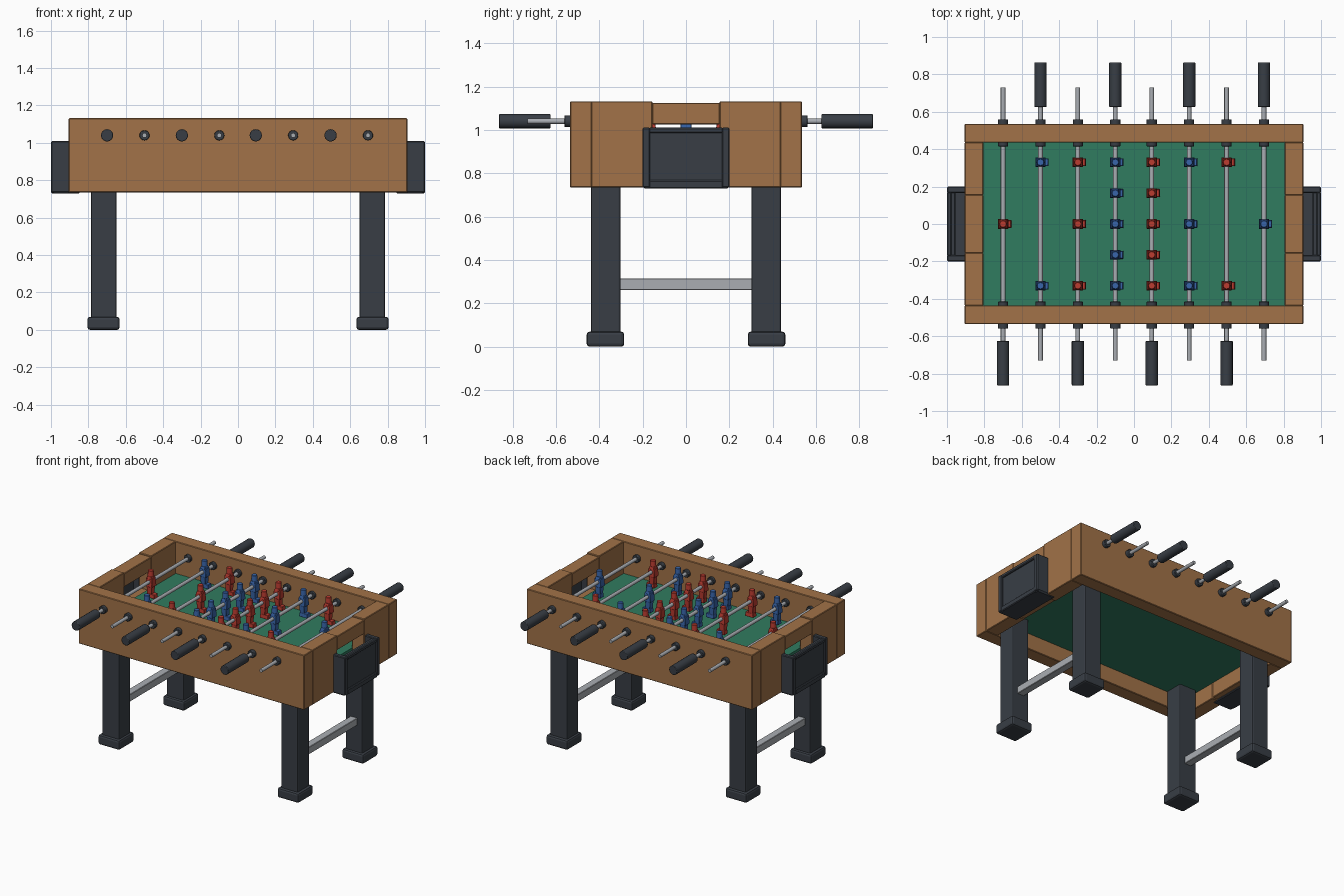
import bpy, bmesh, math
from mathutils import Matrix

if "Cube" in bpy.data.objects:
    bpy.data.objects.remove(bpy.data.objects["Cube"])


def material(name, rgb):
    m = bpy.data.materials.new(name)
    m.diffuse_color = (*rgb, 1)
    m.use_nodes = True
    m.node_tree.nodes["Principled BSDF"].inputs["Base Color"].default_value = m.diffuse_color
    return m


WOOD = material("wood", (0.36, 0.17, 0.065))
DARK = material("dark", (0.04, 0.048, 0.06))
GREEN = material("field_green", (0.03, 0.2, 0.115))
METAL = material("metal", (0.4, 0.42, 0.45))
RED = material("red", (0.5, 0.045, 0.03))
BLUE = material("blue", (0.04, 0.13, 0.4))


def add_box(bm, lo, hi, top=1.0):
    """Add a box from corner to corner, its top scaled about the centre."""
    size = [b - a for a, b in zip(lo, hi)]
    mid = [(a + b) / 2 for a, b in zip(lo, hi)]
    verts = bmesh.ops.create_cube(bm, size=1)["verts"]
    for v in verts:
        k = top if v.co.z > 0 else 1
        v.co = (mid[0] + v.co.x * size[0] * k, mid[1] + v.co.y * size[1] * k,
                mid[2] + v.co.z * size[2])
    return verts


def finish(name, bm, mat, bevel=0.0, segments=1, smooth=False):
    me = bpy.data.meshes.new(name)
    bm.to_mesh(me)
    bm.free()
    me.materials.append(mat)
    ob = bpy.data.objects.new(name, me)
    bpy.context.collection.objects.link(ob)
    if bevel:
        mod = ob.modifiers.new("bevel", 'BEVEL')
        mod.width, mod.segments, mod.limit_method = bevel, segments, 'ANGLE'
    if smooth:
        bpy.context.view_layer.objects.active = ob
        ob.select_set(True)
        bpy.ops.object.shade_smooth_by_angle(angle=math.radians(35))
        ob.select_set(False)
    return ob


def box(name, lo, hi, mat, bevel=0.004, segments=1):
    bm = bmesh.new()
    add_box(bm, lo, hi)
    return finish(name, bm, mat, bevel, segments)


def rod_part(name, x, y0, y1, r, mat, sides=16, bevel=0.0):
    """Cylinder along y at rod height."""
    bm = bmesh.new()
    mtx = Matrix.Translation((x, (y0 + y1) / 2, ROD_Z)) @ Matrix.Rotation(math.pi / 2, 4, 'X')
    bmesh.ops.create_cone(bm, cap_ends=True, segments=sides, radius1=r, radius2=r,
                          depth=abs(y1 - y0), matrix=mtx)
    return finish(name, bm, mat, bevel, 2, True)


def span(s, a, b):
    """Mirrored interval."""
    return (a, b) if s > 0 else (-b, -a)


ROD_Z = 1.04
Z0, Z1 = 0.735, 1.132

# Playing field and long walls
box("field", (-0.81, -0.44, 0.85), (0.81, 0.44, 0.9), GREEN, 0)
for s, n in ((-1, "front"), (1, "back")):
    y0, y1 = span(s, 0.435, 0.535)
    box(n + "_wall", (-0.905, y0, Z0), (0.905, y1, Z1), WOOD)

for s, n in ((-1, "left"), (1, "right")):
    # End wall with goal mouth
    x0, x1 = span(s, 0.805, 0.905)
    for t, m in ((-1, "front"), (1, "back")):
        y0, y1 = span(t, 0.155, 0.437)
        box(f"{n}_end_wall_{m}", (x0, y0, Z0), (x1, y1, Z1), WOOD)
    box(n + "_goal_bridge", (x0, -0.156, 1.025), (x1, 0.156, 1.125), WOOD)
    box(n + "_goal_sill", (x0, -0.156, Z0 + 0.005), (x1, 0.156, 0.88), WOOD)

    # Open-topped ball catcher with a recessed outer panel
    bm = bmesh.new()
    for lo, hi in (((0.845, -0.195, 0.73), (0.99, 0.195, 0.755)),
                   ((0.955, -0.195, 0.74), (0.987, 0.195, 1.005)),
                   ((0.9, -0.2, 0.735), (0.999, -0.165, 1.01)),
                   ((0.9, 0.165, 0.735), (0.999, 0.2, 1.01)),
                   ((0.975, -0.17, 0.73), (0.999, 0.17, 0.768)),
                   ((0.975, -0.17, 0.985), (0.999, 0.17, 1.01))):
        a, b = span(s, lo[0], hi[0])
        add_box(bm, (a, *lo[1:]), (b, *hi[1:]))
    finish(n + "_goal_box", bm, DARK, 0.005)

    # Legs, feet and cross bar
    lx0, lx1 = span(s, 0.65, 0.785)
    fx0, fx1 = span(s, 0.633, 0.805)
    for t, m in ((-1, "front"), (1, "back")):
        y0, y1 = span(t, 0.303, 0.437)
        box(f"{n}_{m}_leg", (lx0, y0, 0.05), (lx1, y1, 0.86), DARK, 0.008, 2)
        y0, y1 = span(t, 0.285, 0.458)
        box(f"{n}_{m}_foot", (fx0, y0, 0), (fx1, y1, 0.07), DARK, 0.014, 2)
    bx0, bx1 = span(s, 0.69, 0.745)
    box(n + "_cross_bar", (bx0, -0.31, 0.262), (bx1, 0.31, 0.315), METAL, 0.003)


def player(name, x, y, mat):
    """Peg figure: foot pointing +x, legs, tapered body, shoulders, head."""
    bm = bmesh.new()
    for x0, x1, w, z0, z1, k in ((-0.022, 0.044, 0.021, 0.925, 0.955, 0.9),
                                 (-0.018, 0.018, 0.018, 0.95, 1.01, 1.15),
                                 (-0.028, 0.028, 0.026, 1.005, 1.065, 0.85),
                                 (-0.02, 0.02, 0.024, 1.06, 1.08, 0.8)):
        add_box(bm, (x + x0, y - w, z0), (x + x1, y + w, z1), k)
    bmesh.ops.create_cone(bm, cap_ends=True, segments=12, radius1=0.021, radius2=0.019,
                          depth=0.042, matrix=Matrix.Translation((x, y, 1.099)))
    finish(name, bm, mat, 0.002, 1, True)


# Rods with handles, bushings and players
RODS = [-0.7, -0.5, -0.3, -0.1, 0.095, 0.295, 0.495, 0.695]
LAYOUT = {1: [0], 2: [-0.33, 0.33], 3: [-0.33, 0, 0.33],
          5: [-0.33, -0.165, 0, 0.165, 0.33]}
for i, (x, count) in enumerate(zip(RODS, [1, 2, 3, 5, 5, 3, 2, 1])):
    s = -1 if i % 2 == 0 else 1
    rod_part(f"rod_{i + 1}", x, s * 0.85, -s * 0.73, 0.0125, METAL, 12)
    rod_part(f"handle_{i + 1}", x, s * 0.625, s * 0.863, 0.033, DARK, 16, 0.004)
    for t, m in ((-1, "front"), (1, "back")):
        rod_part(f"{m}_bushing_{i + 1}", x, t * 0.415, t * 0.56, 0.027, DARK, 16, 0.003)
    for j, y in enumerate(LAYOUT[count]):
        team, mat = ("red", RED) if s < 0 else ("blue", BLUE)
        player(f"{team}_player_{i + 1}_{j + 1}", x, y, mat)
